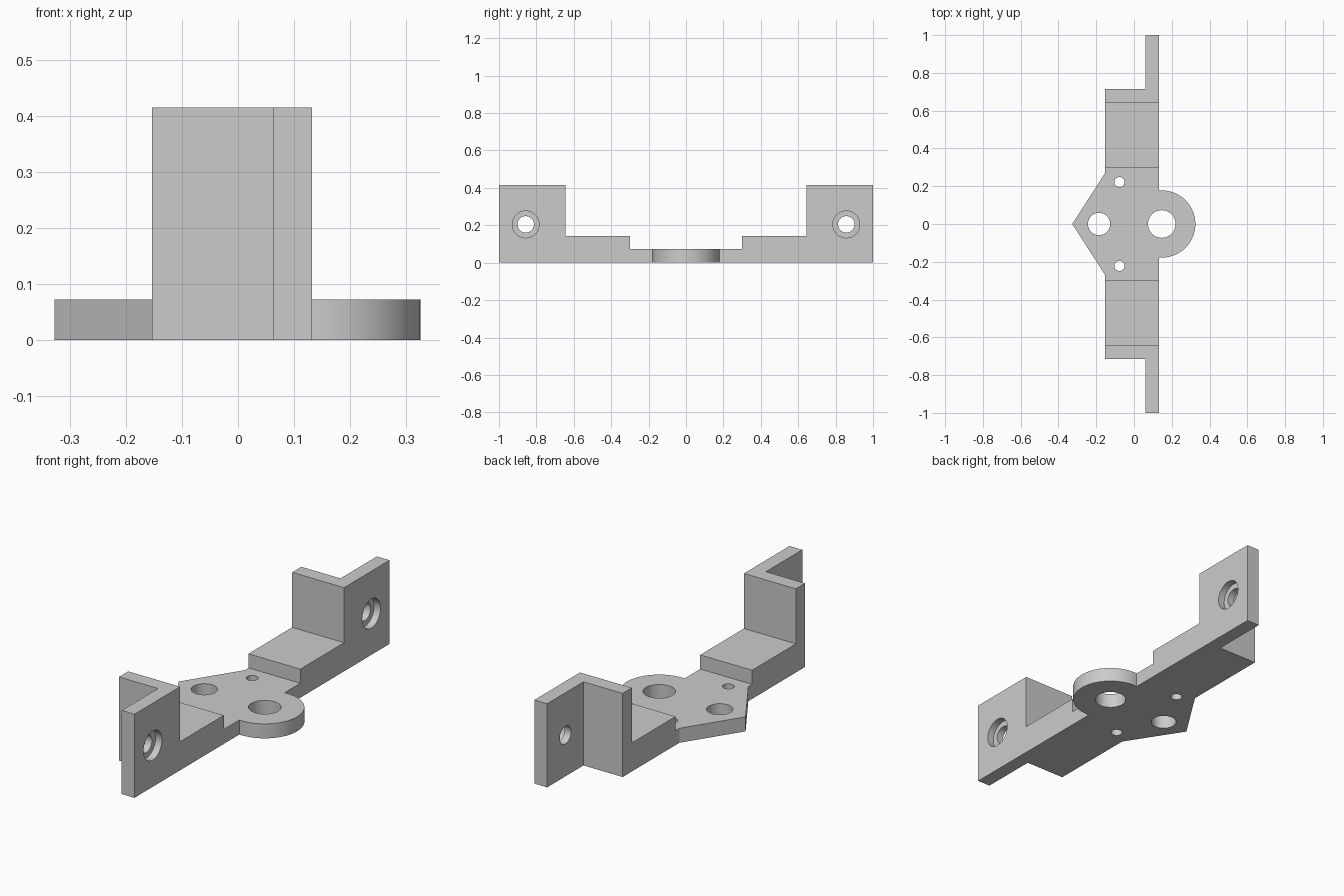
import bpy
import bmesh
from math import acos, cos, sin, pi, radians
from mathutils import Matrix, Vector

cube = bpy.data.objects.get("Cube")
if cube:
    bpy.data.objects.remove(cube, do_unlink=True)

BACK, FRONT = -0.153, 0.132       # x faces of the bar
FLANGE = 0.062                    # inner x face of the mounting flanges
TOP, STEP, PLATE = 0.415, 0.142, 0.072
EAR_X, EAR_R = 0.147, 0.178

grey = bpy.data.materials.new("plain grey")
grey.use_nodes = True
grey.diffuse_color = (0.6, 0.6, 0.6, 1)
grey.node_tree.nodes["Principled BSDF"].inputs["Base Color"].default_value = (0.6, 0.6, 0.6, 1)


def add_object(name, bm):
    bmesh.ops.recalc_face_normals(bm, faces=bm.faces)
    mesh = bpy.data.meshes.new(name)
    bm.to_mesh(mesh)
    bm.free()
    mesh.materials.append(grey)
    obj = bpy.data.objects.new(name, mesh)
    bpy.context.collection.objects.link(obj)
    return obj


def cut(target, name, bm):
    cutter = add_object(name, bm)
    cutter.hide_render = True
    mod = target.modifiers.new(name, "BOOLEAN")
    mod.operation = "DIFFERENCE"
    mod.solver = "EXACT"
    mod.object = cutter
    bpy.context.view_layer.objects.active = target
    bpy.ops.object.modifier_apply(modifier=mod.name)
    bpy.data.objects.remove(cutter, do_unlink=True)


def cut_box(target, name, half_y, z):
    bm = bmesh.new()
    place = Matrix.Translation((0, 0, z + 0.5)) @ Matrix.Diagonal((2, 2 * half_y, 1, 1))
    bmesh.ops.create_cube(bm, size=1, matrix=place)
    cut(target, name, bm)


def cut_hole(target, name, centre, radius, depth, axis="Z"):
    bm = bmesh.new()
    turn = Matrix.Rotation(pi / 2, 4, "Y") if axis == "X" else Matrix()
    bmesh.ops.create_cone(bm, cap_ends=True, segments=48, radius1=radius, radius2=radius,
                          depth=depth, matrix=Matrix.Translation(centre) @ turn)
    cut(target, name, bm)


# Plan outline: front edge with round ear, flange, wall and pointed back, mirrored in y
start = acos((FRONT - EAR_X) / EAR_R)
ear = [(EAR_X + EAR_R * cos(start * i / 24), EAR_R * sin(start * i / 24)) for i in range(25)]
half = ear + [(FRONT, 1), (FLANGE, 1), (FLANGE, 0.715), (BACK, 0.715), (BACK, 0.27)]
outline = half + [(-0.327, 0)] + [(x, -y) for x, y in reversed(half[1:])]

bm = bmesh.new()
base = bm.faces.new([bm.verts.new((x, y, 0)) for x, y in outline])
raised = bmesh.ops.extrude_face_region(bm, geom=[base])["geom"]
bmesh.ops.translate(bm, vec=Vector((0, 0, TOP)),
                    verts=[v for v in raised if isinstance(v, bmesh.types.BMVert)])
bracket = add_object("mounting_bracket", bm)

# Stepped top between the end walls
cut_box(bracket, "arm_clearance", 0.643, STEP)
cut_box(bracket, "hub_clearance", 0.3, PLATE)

# Hub holes
cut_hole(bracket, "ear_hole", (EAR_X, 0, 0), 0.073, 0.5)
cut_hole(bracket, "point_hole", (-0.185, 0, 0), 0.059, 0.5)

# Small hub holes and counterbored flange holes on each side
for side in (-1, 1):
    cut_hole(bracket, "pin_hole", (-0.077, side * 0.222, 0), 0.027, 0.5)
    cut_hole(bracket, "screw_hole", (0.1, side * 0.857, 0.205), 0.044, 0.3, "X")
    cut_hole(bracket, "counterbore", (FRONT, side * 0.857, 0.205), 0.072, 0.07, "X")

bpy.ops.object.select_all(action="DESELECT")
bracket.select_set(True)
bpy.context.view_layer.objects.active = bracket
bpy.ops.object.shade_smooth_by_angle(angle=radians(30))
